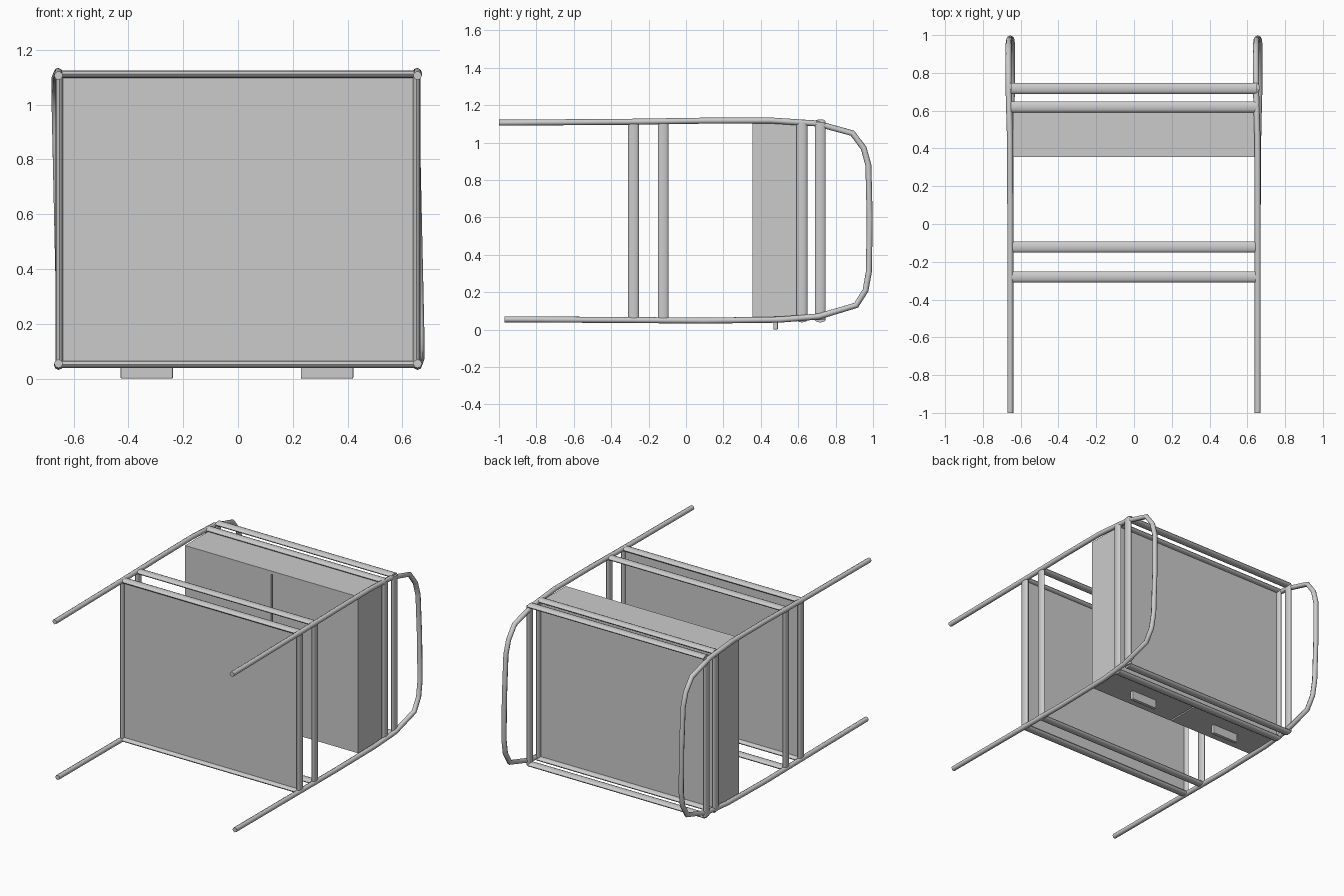
import bpy
import math
from mathutils import Vector

cube = bpy.data.objects.get("Cube")
if cube:
    bpy.data.objects.remove(cube, do_unlink=True)

grey = bpy.data.materials.new("plain grey")
grey.use_nodes = True
grey.diffuse_color = (0.6, 0.6, 0.6, 1)
grey.node_tree.nodes["Principled BSDF"].inputs["Base Color"].default_value = (0.6, 0.6, 0.6, 1)


def box(name, lo, hi, bevel=0.0):
    """Axis-aligned block between two corners."""
    lo, hi = Vector(lo), Vector(hi)
    bpy.ops.mesh.primitive_cube_add(size=1, location=(lo + hi) / 2)
    ob = bpy.context.object
    ob.name = name
    ob.scale = hi - lo
    bpy.ops.object.transform_apply(location=False, rotation=False, scale=True)
    ob.data.materials.append(grey)
    if bevel:
        mod = ob.modifiers.new("rounding", "BEVEL")
        mod.width = bevel
        mod.segments = 2
    return ob


def oval_bar(name, centre, length, along_x):
    """Flattened tube, wide in y, running along x or z."""
    bpy.ops.mesh.primitive_cylinder_add(vertices=12, radius=1, depth=1)
    ob = bpy.context.object
    ob.name = name
    ob.scale = (0.0135, 0.029, length)
    bpy.ops.object.transform_apply(location=False, rotation=False, scale=True)
    if along_x:
        ob.rotation_euler.y = math.pi / 2
    ob.location = centre
    ob.data.materials.append(grey)
    bpy.ops.object.shade_smooth_by_angle(angle=math.radians(40))


def tube(name, points, radius):
    """Round tube through straight path sections."""
    curve = bpy.data.curves.new(name, "CURVE")
    curve.dimensions = "3D"
    curve.bevel_depth = radius
    curve.bevel_resolution = 2
    curve.use_fill_caps = True
    spline = curve.splines.new("POLY")
    spline.points.add(len(points) - 1)
    for p, co in zip(spline.points, points):
        p.co = (*co, 1)
    curve.materials.append(grey)
    ob = bpy.data.objects.new(name, curve)
    bpy.context.collection.objects.link(ob)


TOP, BOTTOM, SIDE = 1.111, 0.052, 0.652
MID = (TOP + BOTTOM) / 2

# Side frames: two long legs joined by a rounded loop, leaning slightly
profile = [(-1.0, 1.106), (-0.3, 1.111), (0.1, 1.117), (0.45, 1.118), (0.7, 1.102),
           (0.89, 1.05), (0.95, 0.97), (0.975, 0.88), (0.982, 0.6), (0.978, 0.31),
           (0.96, 0.21), (0.91, 0.13), (0.71, 0.07), (0.5, 0.053), (0.1, 0.048),
           (-0.3, 0.051), (-0.97, 0.055)]
for side, name in ((1, "left_side_frame"), (-1, "right_side_frame")):
    path = []
    for y, z in profile:
        lean = max(0.0, min(1.0, (y - 0.4) / 0.4)) * 0.022 * (MID - z)
        path.append((side * 0.655 + lean, y, z))
    tube(name, path, 0.016)

# Four rectangular bar rings
for name, y in (("front", -0.28), ("inner", -0.122), ("drawer", 0.62), ("rear", 0.718)):
    for z, level in ((TOP, "top"), (BOTTOM, "bottom")):
        oval_bar(f"{name}_{level}_bar", (0, y, z), 2 * SIDE, True)
    for x, side in ((SIDE, "left"), (-SIDE, "right")):
        oval_bar(f"{name}_{side}_bar", (x, y, MID), TOP - BOTTOM, False)

# Sheet filling the front ring
box("front_panel", (-SIDE, -0.285, BOTTOM), (SIDE, -0.275, TOP))

# Drawer case and its two drawers with a narrow seam between
box("case_top", (-0.64, 0.355, 1.08), (0.64, 0.62, 1.103))
box("case_back", (-0.64, 0.595, 0.057), (0.64, 0.62, 1.08))
for side, name in ((1, "left"), (-1, "right")):
    x0, x1 = sorted((side * 0.005, side * 0.64))
    box(f"{name}_drawer", (x0, 0.355, 0.057), (x1, 0.595, 1.08))

# Drawer pulls
for x, name in ((0.325, "left_pull"), (-0.333, "right_pull")):
    box(name, (x - 0.096, 0.467, 0), (x + 0.096, 0.491, 0.062), 0.005)
